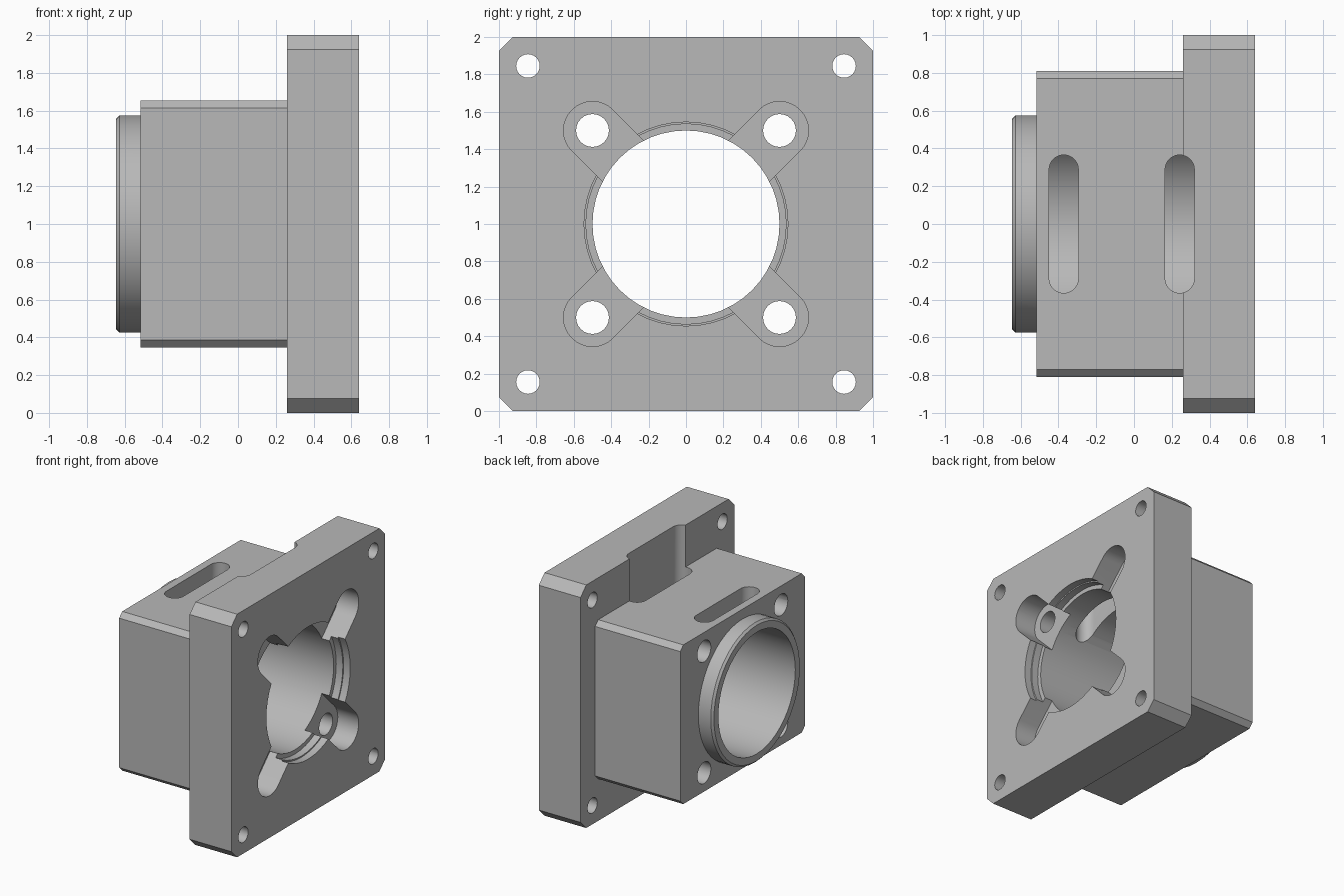
import bpy, bmesh, math
from mathutils import Vector

if "Cube" in bpy.data.objects:
    bpy.data.objects.remove(bpy.data.objects["Cube"], do_unlink=True)

metal = bpy.data.materials.new("grey metal")
metal.use_nodes = True
GREY = (0.48, 0.48, 0.48, 1)
metal.diffuse_color = GREY
metal.node_tree.nodes["Principled BSDF"].inputs["Base Color"].default_value = GREY

MID = 1.0                      # height of the bore axis
DIAGONALS = [(sy, sz) for sy in (-1, 1) for sz in (-1, 1)]


def loft(name, sections):
    """Closed solid through matching loops of points."""
    bm = bmesh.new()
    loops = [[bm.verts.new(p) for p in s] for s in sections]
    for a, b in zip(loops, loops[1:]):
        for i in range(len(a)):
            j = (i + 1) % len(a)
            bm.faces.new((a[i], a[j], b[j], b[i]))
    bm.faces.new(loops[0])
    bm.faces.new(loops[-1])
    bmesh.ops.recalc_face_normals(bm, faces=bm.faces)
    mesh = bpy.data.meshes.new(name)
    bm.to_mesh(mesh)
    bm.free()
    mesh.materials.append(metal)
    ob = bpy.data.objects.new(name, mesh)
    bpy.context.collection.objects.link(ob)
    return ob


def along_x(name, profile, x0, x1):
    return loft(name, [[(x, y, z + MID) for y, z in profile] for x in (x0, x1)])


def along_z(name, profile, z0, z1):
    return loft(name, [[(x, y, z) for x, y in profile] for z in (z0, z1)])


def circle(r, y=0, z=0, n=48):
    return [(y + r * math.cos(math.tau * i / n), z + r * math.sin(math.tau * i / n))
            for i in range(n)]


def stadium(a, b, r, n=16):
    """Slot outline with round ends at a and b."""
    a, b = Vector(a), Vector(b)
    t = math.atan2(b.y - a.y, b.x - a.x)
    pts = []
    for c, start in ((b, t - math.pi / 2), (a, t + math.pi / 2)):
        for i in range(n + 1):
            g = start + math.pi * i / n
            pts.append((c.x + r * math.cos(g), c.y + r * math.sin(g)))
    return pts


def chamfered(w, h, c):
    return [(-w, c - h), (c - w, -h), (w - c, -h), (w, c - h),
            (w, h - c), (w - c, h), (c - w, h), (-w, h - c)]


# Solid parts
housing = along_x("flanged_housing", chamfered(1, 1, 0.075), 0.26, 0.64)
body = along_x("body_block", chamfered(0.81, 0.655, 0.04), -0.515, 0.4)
collar = loft("collar", [[(x, y, z + MID) for y, z in circle(r)]
                         for x, r in ((-0.645, 0.558), (-0.628, 0.575), (-0.4, 0.575))])
unions = [body, collar]

# Central bore with a stepped seat on the flange face
cuts = [along_x("bore", circle(0.5), -0.8, 0.8),
        along_x("seat", circle(0.535), 0.52, 0.8),
        along_x("seat_lip", circle(0.545), 0.58, 0.8)]

# Corner mounting holes, body screw holes and their diagonal recesses
for sy, sz in DIAGONALS:
    cuts.append(along_x("corner_hole", circle(0.063, sy * 0.845, sz * 0.845, 24), 0.1, 0.8))
    cuts.append(along_x("screw_hole", circle(0.088, sy * 0.5, sz * 0.5, 24), -0.8, 0.8))
    cuts.append(along_x("screw_recess",
                        stadium((sy * 0.2, sz * 0.2), (sy * 0.5, sz * 0.5), 0.155), 0.45, 0.8))

# Top slots opening into the bore; the second one also notches the flange
for x in (-0.372, 0.242):
    cuts.append(along_z("top_slot", stadium((x, -0.288), (x, 0.288), 0.0775), MID + 0.1, 2.2))

# Combine and remove the helpers
bpy.context.view_layer.objects.active = housing
for ops, tools in (("UNION", unions), ("DIFFERENCE", cuts)):
    for tool in tools:
        mod = housing.modifiers.new(tool.name, "BOOLEAN")
        mod.operation, mod.solver, mod.object = ops, "EXACT", tool
        bpy.ops.object.modifier_apply(modifier=mod.name)
        bpy.data.objects.remove(tool, do_unlink=True)

for ob in bpy.context.selected_objects:
    ob.select_set(False)
housing.select_set(True)
bpy.ops.object.shade_smooth_by_angle(angle=math.radians(30))
